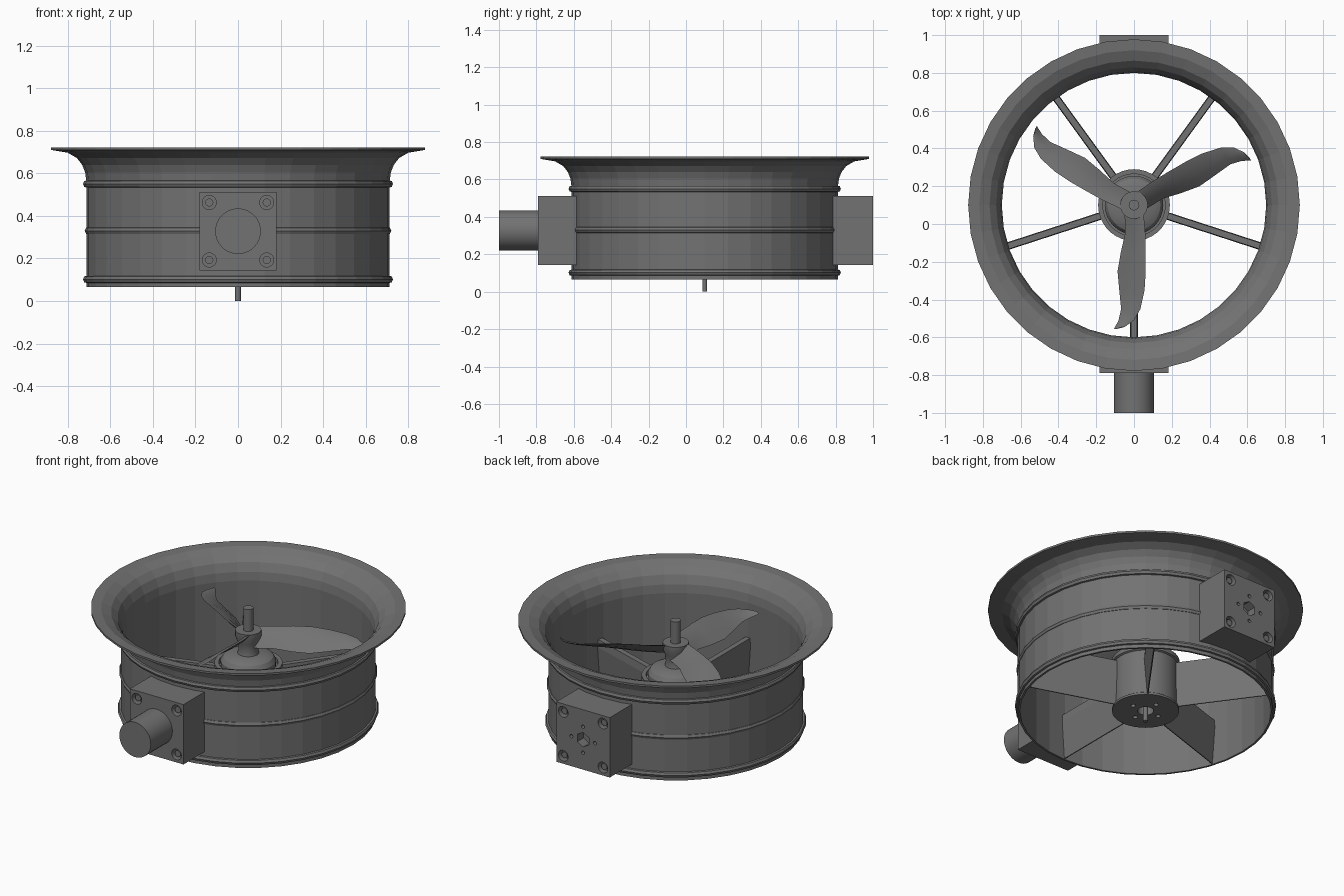
import bpy, bmesh
from math import sin, cos, pi, radians, sqrt
from mathutils import Matrix, Vector

if "Cube" in bpy.data.objects:
    bpy.data.objects.remove(bpy.data.objects["Cube"])

CY = 0.10            # duct axis sits at x = 0, y = CY
MID = 0.328          # height of the side boxes' centre

dark = bpy.data.materials.new("dark_grey")
dark.diffuse_color = (0.17, 0.17, 0.17, 1)
dark.use_nodes = True
dark.node_tree.nodes["Principled BSDF"].inputs["Base Color"].default_value = dark.diffuse_color


def finish(bm, name, smooth=None):
    bmesh.ops.remove_doubles(bm, verts=bm.verts, dist=1e-5)
    bmesh.ops.recalc_face_normals(bm, faces=bm.faces)
    me = bpy.data.meshes.new(name)
    bm.to_mesh(me)
    bm.free()
    me.materials.append(dark)
    ob = bpy.data.objects.new(name, me)
    bpy.context.collection.objects.link(ob)
    if smooth:
        bpy.context.view_layer.objects.active = ob
        ob.select_set(True)
        bpy.ops.object.shade_smooth_by_angle(angle=radians(smooth))
        ob.select_set(False)
    return ob


def lathe(name, profile, sides, closed=False, smooth=None):
    """Spin an (r, z) profile about the duct axis."""
    bm = bmesh.new()
    rings = [[bm.verts.new((r * cos(2 * pi * i / sides), CY + r * sin(2 * pi * i / sides), z))
              for i in range(sides)] for r, z in profile]
    pairs = list(zip(rings, rings[1:] + rings[:1]))
    for a, b in pairs if closed else pairs[:-1]:
        for i in range(sides):
            j = (i + 1) % sides
            bm.faces.new((a[i], a[j], b[j], b[i]))
    if not closed:
        bm.faces.new(rings[0])
        bm.faces.new(rings[-1])
    return finish(bm, name, smooth)


def cylinder(bm, r, p0, p1, sides=24):
    p0, p1 = Vector(p0), Vector(p1)
    rot = (p1 - p0).to_track_quat('Z', 'Y').to_matrix().to_4x4()
    bmesh.ops.create_cone(bm, cap_ends=True, segments=sides, radius1=r, radius2=r,
                          depth=(p1 - p0).length, matrix=Matrix.Translation((p0 + p1) / 2) @ rot)


def cut(ob, cutter):
    cutter.hide_render = True
    cutter.hide_viewport = True
    mod = ob.modifiers.new("holes", 'BOOLEAN')
    mod.operation, mod.solver, mod.object = 'DIFFERENCE', 'EXACT', cutter


def saddle(name, side, half_w, half_h, reach):
    """Block with a flat outer face and an inner face curved to the duct wall."""
    bm = bmesh.new()
    xs = [half_w * (k / 3 - 1) for k in range(7)]
    plan = [(x, sqrt(0.70 ** 2 - x * x)) for x in xs] + [(half_w, reach), (-half_w, reach)]
    lo, hi = ([bm.verts.new((x, CY + side * y, MID + dz)) for x, y in plan] for dz in (-half_h, half_h))
    bm.faces.new(lo)
    bm.faces.new(hi)
    for i in range(len(plan)):
        j = (i + 1) % len(plan)
        bm.faces.new((lo[i], lo[j], hi[j], hi[i]))
    return finish(bm, name)


# Duct wall with flared inlet, left faceted
lathe("duct", [(0.712, 0.065), (0.712, 0.56), (0.718, 0.605), (0.732, 0.64), (0.757, 0.672),
               (0.80, 0.697), (0.878, 0.710), (0.878, 0.722), (0.82, 0.718), (0.765, 0.695),
               (0.73, 0.66), (0.708, 0.61), (0.70, 0.56), (0.70, 0.065)], 36, closed=True)

# Reinforcing ribs round the duct
for name, z, r in (("lower_rib", 0.102, 0.728), ("middle_rib", 0.33, 0.72), ("upper_rib", 0.55, 0.728)):
    lathe(name, [(0.704, z - 0.018), (r - 0.006, z - 0.014), (r, z), (r - 0.006, z + 0.014),
                 (0.704, z + 0.018)], 36, closed=True)

# Side boxes with bolt recesses
for name, side, reach in (("front_box", -1, 0.89), ("rear_box", 1, 0.90)):
    box = saddle(name, side, 0.182, 0.184, reach)
    face = CY + side * reach
    cutter, bolts = bmesh.new(), bmesh.new()
    for sx in (-1, 1):
        for sz in (-1, 1):
            x, z = sx * 0.135, MID + sz * 0.135
            cylinder(cutter, 0.033, (x, face + side * 0.02, z), (x, face - side * 0.04, z))
            cylinder(bolts, 0.019, (x, face - side * 0.045, z), (x, face - side * 0.012, z))
    if side > 0:     # hexagonal socket and small screw holes
        cylinder(cutter, 0.045, (0, face + 0.02, MID), (0, face - 0.06, MID), 6)
        for k in range(4):
            x, z = 0.08 * cos(k * pi / 2), MID + 0.08 * sin(k * pi / 2)
            cylinder(cutter, 0.011, (x, face + 0.02, z), (x, face - 0.04, z), 12)
    cut(box, finish(cutter, name + "_cutter"))
    finish(bolts, name + "_bolts", 30)

# Pivot stub on the front box
bm = bmesh.new()
cylinder(bm, 0.107, (0, -0.75, MID), (0, -1.0, MID), 36)
finish(bm, "pivot_stub", 30)

# Motor housing with holes underneath
hub = lathe("motor_housing", [(0.187, 0.067), (0.187, 0.08), (0.18, 0.085), (0.18, 0.355), (0.19, 0.36),
                              (0.19, 0.385), (0.165, 0.385), (0.165, 0.36)], 36, smooth=30)
bm = bmesh.new()
cylinder(bm, 0.045, (0, CY, 0.03), (0, CY, 0.12))
for k in range(4):
    x, y = 0.09 * cos(k * pi / 2), CY + 0.09 * sin(k * pi / 2)
    cylinder(bm, 0.014, (x, y, 0.03), (x, y, 0.11), 12)
cut(hub, finish(bm, "motor_housing_cutter"))

# Rotor, propeller collar and shafts
lathe("rotor", [(0.155, 0.35), (0.155, 0.40), (0.14, 0.425), (0.11, 0.44), (0.06, 0.445), (0.055, 0.47),
                (0.062, 0.52), (0.073, 0.55), (0.073, 0.585)], 32, smooth=30)
for name, r, z0, z1 in (("upper_shaft", 0.028, 0.57, 0.72), ("lower_shaft", 0.013, 0.0, 0.14)):
    bm = bmesh.new()
    cylinder(bm, r, (0, CY, z0), (0, CY, z1))
    finish(bm, name, 30)

# Five stator vanes, thick on top and tapering to a thin lower edge
for k in range(5):
    bm = bmesh.new()
    section = [(-0.003, 0.07), (0.003, 0.07), (0.02, 0.30), (0.016, 0.345), (-0.016, 0.345), (-0.02, 0.30)]
    ends = [[bm.verts.new((r, t, z)) for t, z in section] for r in (0.17, 0.703)]
    bm.faces.new(ends[0])
    bm.faces.new(ends[1])
    for i in range(6):
        j = (i + 1) % 6
        bm.faces.new((ends[0][i], ends[0][j], ends[1][j], ends[1][i]))
    bm.transform(Matrix.Translation((0, CY, 0)) @ Matrix.Rotation(radians(270 + 72 * k), 4, 'Z'))
    finish(bm, "stator_vane_%d" % (k + 1))

# Three twisted propeller blades: radius, raised edge, lowered edge, slope
SECTIONS = [(0.03, 0.05, -0.05, 0.9), (0.15, 0.06, -0.047, 0.85), (0.25, 0.062, -0.07, 0.75),
            (0.35, 0.062, -0.087, 0.65), (0.45, 0.056, -0.078, 0.55), (0.55, 0.034, -0.068, 0.48),
            (0.61, 0.0, -0.082, 0.42), (0.645, -0.05, -0.1, 0.4), (0.655, -0.088, -0.106, 0.4)]
for k in range(3):
    bm = bmesh.new()
    loops = []
    for r, up, low, slope in SECTIONS:
        mid, chord = (up + low) / 2, (up - low) / 2
        thick = 0.014 * (1.1 - r)
        loops.append([bm.verts.new((r, mid + u * chord, 0.54 + u * chord * slope + h * thick)) for u, h in
                      ((-1, 0), (-0.4, 0.8), (0.4, 1), (1, 0), (0.4, -0.6), (-0.4, -0.5))])
    for a, b in zip(loops, loops[1:]):
        for i in range(6):
            j = (i + 1) % 6
            bm.faces.new((a[i], a[j], b[j], b[i]))
    bm.faces.new(loops[0])
    bm.faces.new(loops[-1])
    bm.transform(Matrix.Translation((0, CY, 0)) @ Matrix.Rotation(radians(270 + 120 * k), 4, 'Z'))
    finish(bm, "propeller_blade_%d" % (k + 1), 40)
